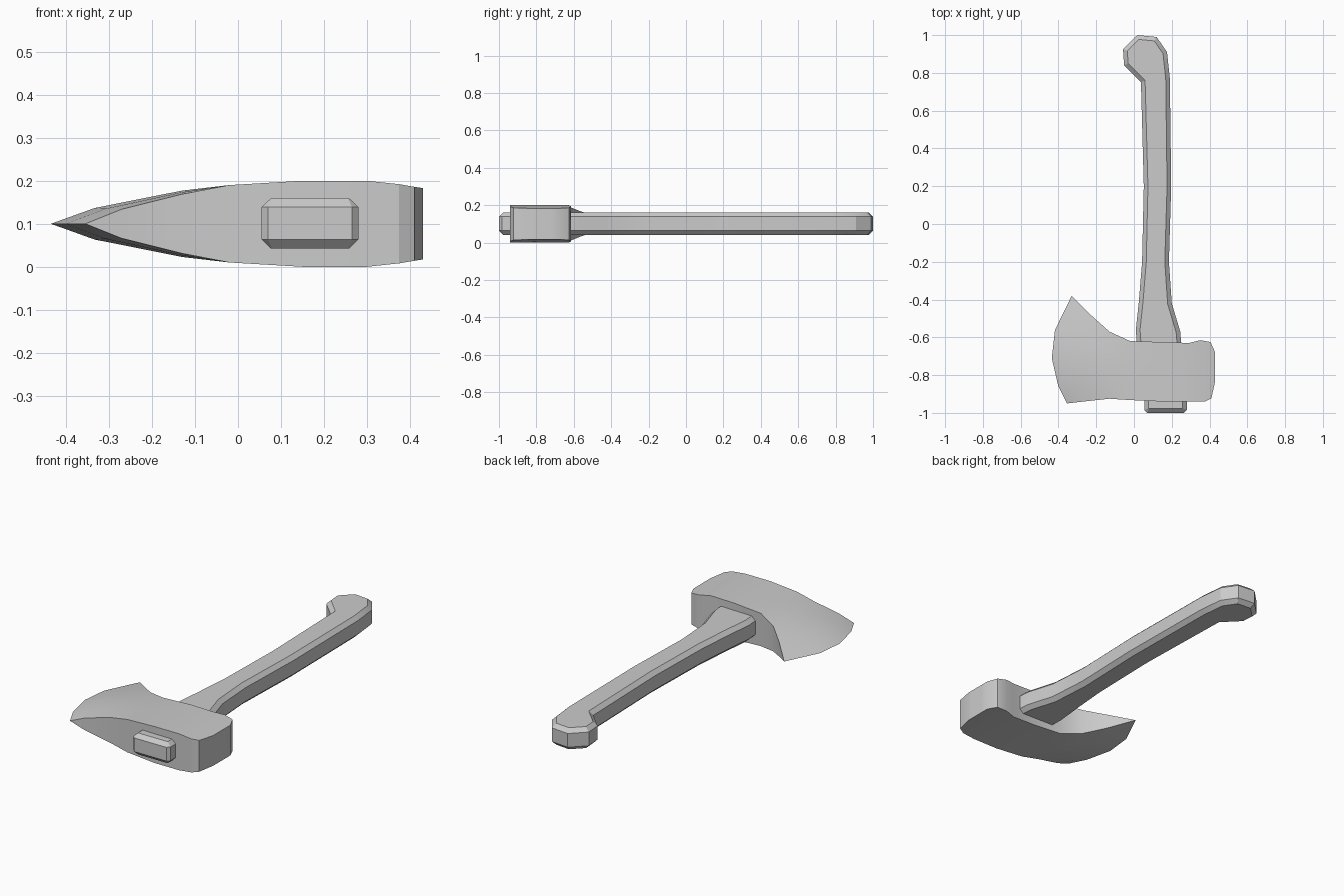
import bpy, bmesh
from mathutils import Vector
from math import radians

if "Cube" in bpy.data.objects:
    bpy.data.objects.remove(bpy.data.objects["Cube"])


def finish(name, bm):
    bmesh.ops.remove_doubles(bm, verts=bm.verts, dist=1e-5)
    bmesh.ops.recalc_face_normals(bm, faces=bm.faces)
    me = bpy.data.meshes.new(name)
    bm.to_mesh(me)
    bm.free()
    ob = bpy.data.objects.new(name, me)
    bpy.context.collection.objects.link(ob)
    bpy.ops.object.select_all(action='DESELECT')
    bpy.context.view_layer.objects.active = ob
    ob.select_set(True)
    bpy.ops.object.shade_smooth_by_angle(angle=radians(25))


def inset(pts, d):
    # mitred inward offset of a counter-clockwise outline
    out = []
    for i, p in enumerate(pts):
        a = (p - pts[i - 1]).normalized()
        b = (pts[(i + 1) % len(pts)] - p).normalized()
        na, nb = Vector((-a.y, a.x)), Vector((-b.y, b.x))
        out.append(p + (na + nb) * d / (1 + na.dot(nb)))
    return out


# handle: top-view outline with chamfered top and bottom rims
right = [(.265, -1), (.28, -.985), (.28, -.93), (.25, -.63), (.245, -.57), (.2, -.42),
         (.185, -.2), (.197, .2), (.19, .77), (.175, .91), (.12, .99)]
left = [(.018, 1), (-.058, .925), (-.052, .84), (.037, .75), (.052, .2), (.043, -.2),
        (.025, -.42), (.01, -.56), (.015, -.63), (.055, -.93), (.055, -.985), (.07, -1)]
outline = [Vector(p) for p in right + left]
bm = bmesh.new()
rings = []
for z, d in ((.042, .022), (.064, 0), (.139, 0), (.16, .022)):
    rings.append([bm.verts.new((p.x, p.y, z)) for p in inset(outline, d)])
n = len(outline)
for a, b in zip(rings, rings[1:]):
    for i in range(n):
        j = (i + 1) % n
        bm.faces.new((a[i], a[j], b[j], b[i]))
bm.faces.new(rings[0])
bm.faces.new(rings[-1])
finish("handle", bm)

# axe head: columns from cutting edge to poll, mirrored about z = 0.1
# each column: (x, y, half thickness) at bottom and top ends, x bow, thickness bulge
columns = [
    ((-.355, -.95, 0), (-.33, -.38, 0), -.093, 0),
    ((-.27, -.94, .034), (-.225, -.485, .04), -.085, .0),
    ((-.13, -.925, .069), (-.13, -.57, .07), 0, .008),
    ((-.02, -.932, .09), (-.02, -.62, .09), 0, 0),
    ((.15, -.94, .1), (.15, -.625, .1), 0, 0),
    ((.3, -.94, .1), (.29, -.63, .1), 0, 0),
    ((.375, -.94, .092), (.35, -.615, .094), 0, 0),
    ((.41, -.922, .086), (.405, -.625, .086), 0, 0),
    ((.43, -.83, .083), (.43, -.68, .083), 0, 0),
]
rows = (0, .16, .42, .68, 1)
bm = bmesh.new()
top, bot = [], []
for lo, hi, bow, bulge in columns:
    for side, grid in ((1, top), (-1, bot)):
        col = []
        for t in rows:
            p = Vector(lo).lerp(Vector(hi), t)
            w = 4 * t * (1 - t)
            col.append(bm.verts.new((p.x + bow * w, p.y, .1 + side * (p.z + bulge * w))))
        grid.append(col)
m = len(rows) - 1
for c in range(len(columns) - 1):
    for g in (top, bot):
        for r in range(m):
            bm.faces.new((g[c][r], g[c + 1][r], g[c + 1][r + 1], g[c][r + 1]))
    for r in (0, m):
        bm.faces.new((top[c][r], top[c + 1][r], bot[c + 1][r], bot[c][r]))
# poll face
for r in range(m):
    bm.faces.new((top[-1][r], top[-1][r + 1], bot[-1][r + 1], bot[-1][r]))
finish("axe_head", bm)
